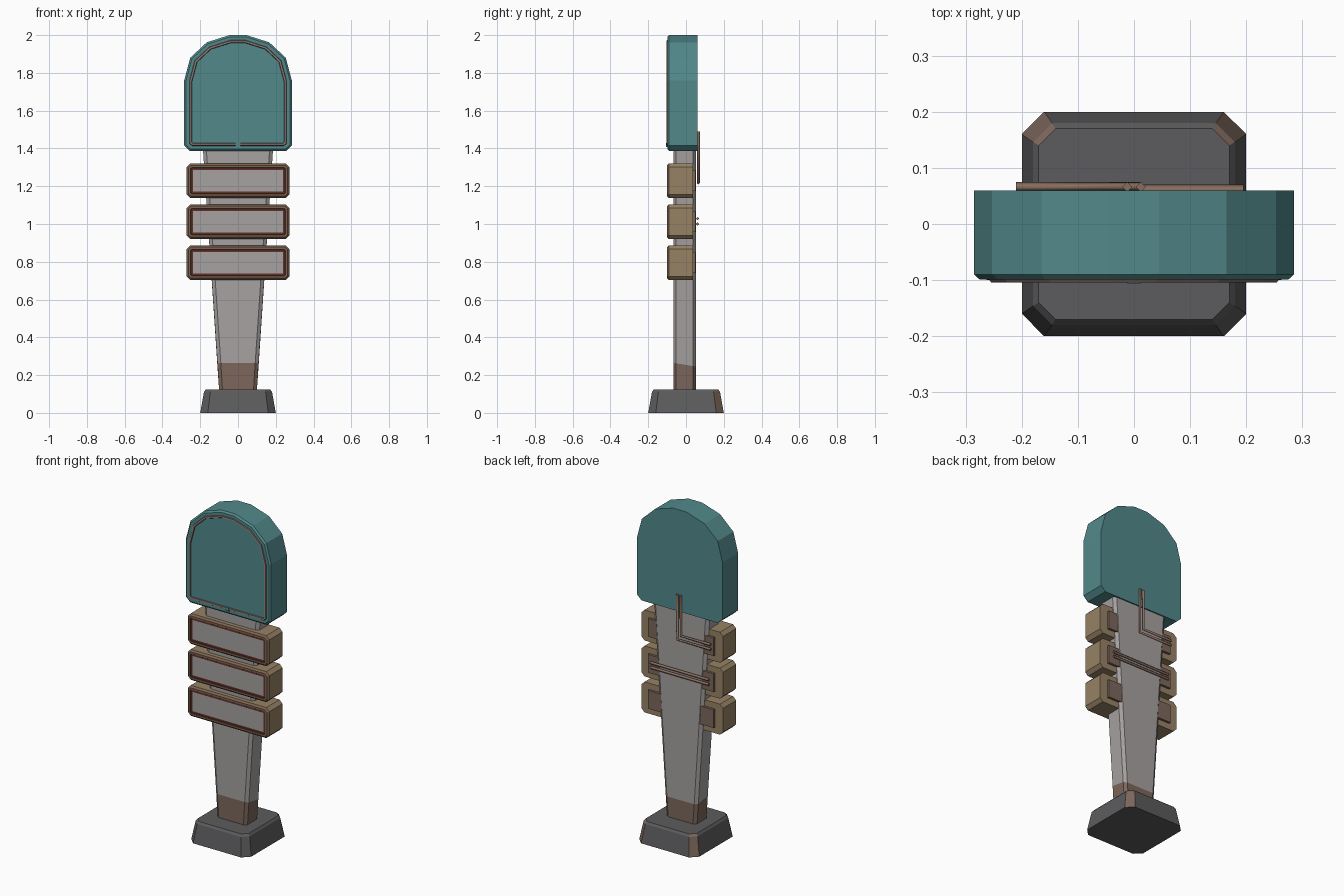
import bpy, bmesh

cube = bpy.data.objects.get("Cube")
if cube:
    bpy.data.objects.remove(cube, do_unlink=True)


def material(name, r, g, b):
    m = bpy.data.materials.new(name)
    m.use_nodes = True
    m.diffuse_color = (r, g, b, 1)
    m.node_tree.nodes["Principled BSDF"].inputs["Base Color"].default_value = (r, g, b, 1)
    return m


TEAL = material("teal", .085, .25, .26)
GREY = material("light grey", .38, .36, .355)
DARK = material("dark grey", .107, .107, .112)
RUST = material("rust brown", .205, .136, .107)
TAN = material("tan", .31, .225, .13)
BROWN = material("rim brown", .2, .125, .08)
RED = material("dark red", .12, .03, .022)
PIPE = material("pipe brown", .25, .155, .115)
TRIM = material("trim", .3, .23, .21)


def finish(name, bm, mats):
    bmesh.ops.recalc_face_normals(bm, faces=bm.faces[:])
    me = bpy.data.meshes.new(name)
    bm.to_mesh(me)
    bm.free()
    for m in mats:
        me.materials.append(m)
    ob = bpy.data.objects.new(name, me)
    bpy.context.collection.objects.link(ob)
    return ob


def octagon(hx, y0, y1, cx, cy):
    """Chamfered rectangle, counterclockwise."""
    return [(hx, y0 + cy), (hx, y1 - cy), (hx - cx, y1), (cx - hx, y1),
            (-hx, y1 - cy), (-hx, y0 + cy), (cx - hx, y0), (hx - cx, y0)]


def loft(name, rings, mats, rule):
    """Skin stacked rings of 3D points and colour the faces by rule."""
    bm = bmesh.new()
    loops = [[bm.verts.new(p) for p in ring] for ring in rings]
    for a, b in zip(loops, loops[1:]):
        for i in range(len(a)):
            j = (i + 1) % len(a)
            bm.faces.new((a[i], a[j], b[j], b[i]))
    bm.faces.new(loops[0][::-1])
    bm.faces.new(loops[-1])
    bm.normal_update()
    for f in bm.faces:
        f.material_index = rule(f.calc_center_median(), f.normal)
    return finish(name, bm, mats)


def slab(name, profile, y0, y1, mats, steps):
    """Extrude an x-z profile, then inset its front in (width, depth, ring, centre) steps."""
    bm = bmesh.new()
    front = bm.faces.new([bm.verts.new((x, y0, z)) for x, z in profile])
    back = [bm.verts.new((x, y1, z)) for x, z in profile]
    fv = list(front.verts)
    bm.faces.new(back[::-1])
    for i in range(len(fv)):
        j = (i + 1) % len(fv)
        bm.faces.new((fv[j], fv[i], back[i], back[j]))
    bmesh.ops.recalc_face_normals(bm, faces=bm.faces[:])
    for width, depth, ring, centre in steps:
        res = bmesh.ops.inset_individual(bm, faces=[front], thickness=width,
                                         depth=depth, use_even_offset=True)
        for f in res["faces"]:
            if f != front:
                f.material_index = ring
        front.material_index = centre
    return finish(name, bm, mats)


def box(name, lo, hi, mat):
    pts = [(lo[0], lo[1]), (hi[0], lo[1]), (hi[0], hi[1]), (lo[0], hi[1])]
    return loft(name, [[(x, y, z) for x, y in pts] for z in (lo[2], hi[2])],
                [mat], lambda c, n: 0)


def pipe(name, points, radius=.009):
    cu = bpy.data.curves.new(name + "_path", "CURVE")
    cu.dimensions = "3D"
    cu.bevel_depth = radius
    cu.bevel_resolution = 0
    cu.use_fill_caps = True
    sp = cu.splines.new("POLY")
    sp.points.add(len(points) - 1)
    for p, co in zip(sp.points, points):
        p.co = (*co, 1)
    tmp = bpy.data.objects.new(name + "_path", cu)
    me = bpy.data.meshes.new_from_object(tmp)
    bpy.data.objects.remove(tmp)
    me.name = name
    me.materials.clear()
    me.materials.append(PIPE)
    bpy.context.collection.objects.link(bpy.data.objects.new(name, me))


# Foot block with worn rear corners
foot = [[(x, y, z) for x, y in octagon(h, -h, h, c, c)]
        for z, h, c in ((0, .2, .04), (.112, .18, .034), (.125, .17, .03))]
loft("foot", foot, [DARK, RUST],
     lambda c, n: int(c.y > .1 and abs(c.x) > .1 and abs(n.x) > .3 and n.y > .3))


# Tapered post, rusted at the bottom
def post_ring(z, tilt=0):
    hx = .1 + (z - .12) * .067
    return [(x, y, z - tilt * y) for x, y in octagon(hx, -.066, .052, .018, .014)]


loft("post", [post_ring(.11), post_ring(.254, .16), post_ring(1.48)],
     [RUST, GREY], lambda c, n: int(c.z > .3))

# Rounded head with a raised trim line on the front
half = [(.255, 1.387), (.285, 1.415), (.285, 1.76), (.253, 1.88), (.165, 1.962), (.045, 2.0)]
head = half + [(-x, z) for x, z in reversed(half)]
slab("head", head, -.09, .06, [TEAL, TRIM, RUST],
     [(.01, .009, 0, 0), (.017, 0, 0, 0), (.003, .005, 2, 0),
      (.009, 0, 1, 0), (.003, -.005, 2, 0)])
box("trim_gap", (-.012, -.106, 1.408), (.012, -.09, 1.43), TEAL)

# Three sign boxes with framed panels and rear brackets
for i, z in enumerate((.795, 1.012, 1.229)):
    outline = [(x, z + dz) for x, dz in octagon(.272, -.092, .092, .02, .02)]
    slab(f"sign_box_{i + 1}", outline, -.09, .036, [TAN, BROWN, RED, GREY],
         [(.01, .01, 1, 1), (.011, 0, 1, 1), (.003, -.005, 2, 2),
          (.01, 0, 2, 3)])
    box(f"bracket_{i + 1}", (-.22, .03, z - .055), (.22, .05, z + .055), RUST)

# Paired rear pipes: an elbow up to the head and a straight run
for i, s in enumerate((-1, 1)):
    pipe(f"elbow_pipe_{i + 1}", [(s * .012, .066, 1.49), (s * .012, .066, 1.232 - s * .014),
                                 (-.21, .066, 1.232 - s * .014)])
    pipe(f"cross_pipe_{i + 1}", [(.195, .061, 1.014 + s * .014), (-.195, .061, 1.014 + s * .014)])
